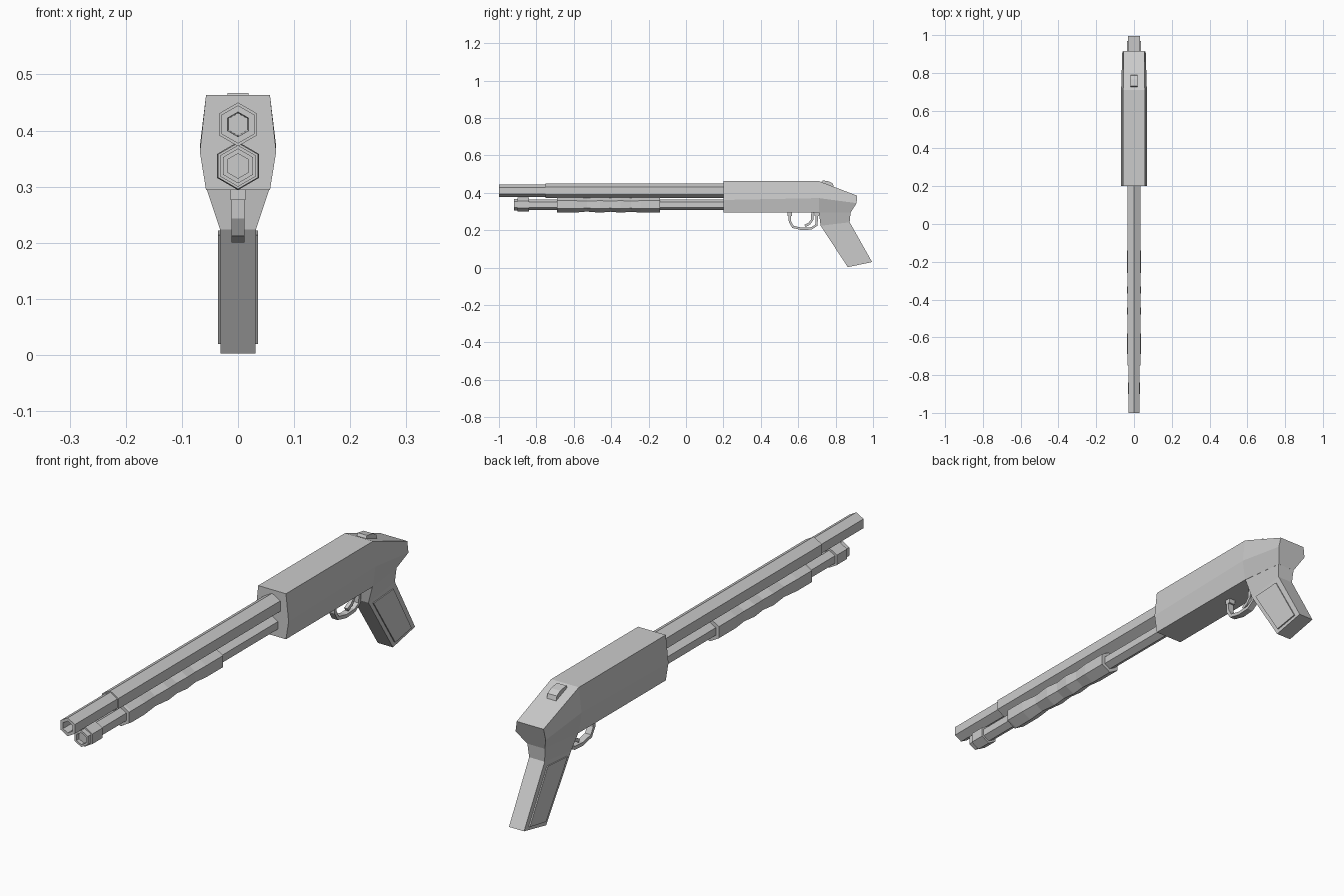
import bpy, bmesh, math
from mathutils import Vector

if "Cube" in bpy.data.objects:
    bpy.data.objects.remove(bpy.data.objects["Cube"])


def make(name, verts, faces):
    me = bpy.data.meshes.new(name)
    bm = bmesh.new()
    vs = [bm.verts.new(v) for v in verts]
    for f in faces:
        bm.faces.new([vs[i] for i in f])
    bmesh.ops.recalc_face_normals(bm, faces=bm.faces)
    bm.to_mesh(me)
    bm.free()
    ob = bpy.data.objects.new(name, me)
    bpy.context.collection.objects.link(ob)
    return ob


def loft(name, rings):
    """Skin equal-length rings and cap both ends."""
    n, m = len(rings[0]), len(rings)
    faces = [(k * n + i, k * n + (i + 1) % n, (k + 1) * n + (i + 1) % n, (k + 1) * n + i)
             for k in range(m - 1) for i in range(n)]
    faces += [tuple(range(n)), tuple(range((m - 1) * n, m * n))]
    return make(name, [v for r in rings for v in r], faces)


def hex_rod(name, z, profile):
    """Six-sided rod along y from (y, radius) pairs, point upward."""
    angles = [math.radians(90 + 60 * i) for i in range(6)]
    return loft(name, [[(r * math.cos(a), y, z + r * math.sin(a)) for a in angles]
                       for y, r in profile])


def slab(name, profile, x0, x1):
    """Side profile of (y, z) points spanning x0 to x1."""
    return loft(name, [[(x, y, z) for y, z in profile] for x in (x0, x1)])


def section(top, mid, low):
    """Six-point mirrored section from three (half width, y, z) points."""
    return ([(w, y, z) for w, y, z in (top, mid, low)] +
            [(-w, y, z) for w, y, z in (low, mid, top)])


def strip(name, path, width, t):
    """Flat bar following a (y, z) path."""
    pts = [Vector(p) for p in path]
    rings = []
    for i, p in enumerate(pts):
        d = (pts[min(i + 1, len(pts) - 1)] - pts[max(i - 1, 0)]).normalized()
        n = Vector((-d.y, d.x)) * t / 2
        a, b = p + n, p - n
        rings.append([(-width, a.x, a.y), (width, a.x, a.y),
                      (width, b.x, b.y), (-width, b.x, b.y)])
    return loft(name, rings)


# Receiver with sloping rear
loft("receiver", [
    section((.057, .2, .463), (.068, .2, .362), (.057, .2, .294)),
    section((.057, .71, .463), (.068, .71, .372), (.057, .71, .294)),
    section((.055, .915, .385), (.062, .912, .345), (.036, .88, .294)),
])

# Neck and slanted grip
loft("grip", [
    [(-.056, .71, .296), (.056, .71, .296), (.036, .88, .296), (-.036, .88, .296)],
    [(-.032, .72, .224), (.032, .72, .224), (.032, .875, .243), (-.032, .875, .243)],
    [(-.031, .865, .003), (.031, .865, .003), (.031, .995, .03), (-.031, .995, .03)],
])

# Raised side panels on the grip
panel = [(.745, .214), (.862, .222), (.968, .037), (.872, .02)]
for side, name in ((1, "grip_panel_right"), (-1, "grip_panel_left")):
    slab(name, panel, side * .028, side * .036)

# Barrel with stepped, hollow muzzle
hex_rod("barrel", .411, [(-.9, .02), (-1, .022), (-1, .034), (-.75, .034),
                         (-.75, .039), (.22, .039)])

# Magazine tube with end cap
hex_rod("magazine_tube", .337, [(-.905, .022), (-.92, .022), (-.92, .031), (-.9, .031),
                                (-.9, .037), (-.84, .037), (-.84, .028), (.22, .028)])

# Sliding fore-end with grip grooves
hex_rod("fore_end", .337, [(-.69, .041), (-.68, .043), (-.60, .043), (-.53, .037),
                           (-.46, .043), (-.405, .038), (-.35, .043), (-.295, .038),
                           (-.24, .043), (-.14, .043)])

# Trigger guard, its mounts and the trigger
strip("trigger_guard", [(.553, .3), (.556, .245), (.572, .218), (.62, .207),
                        (.67, .21), (.697, .227), (.701, .3)], .012, .013)
for y, name in ((.556, "guard_mount_front"), (.698, "guard_mount_rear")):
    slab(name, [(y - .012, .3), (y + .012, .3), (y + .012, .276), (y - .012, .276)],
         -.013, .013)
strip("trigger", [(.677, .3), (.674, .255), (.66, .236), (.636, .223)], .007, .013)

# Safety catch on the rear slope
slab("safety_catch", [(.72, .45), (.73, .467), (.765, .461), (.785, .449), (.792, .425)],
     -.019, .019)
